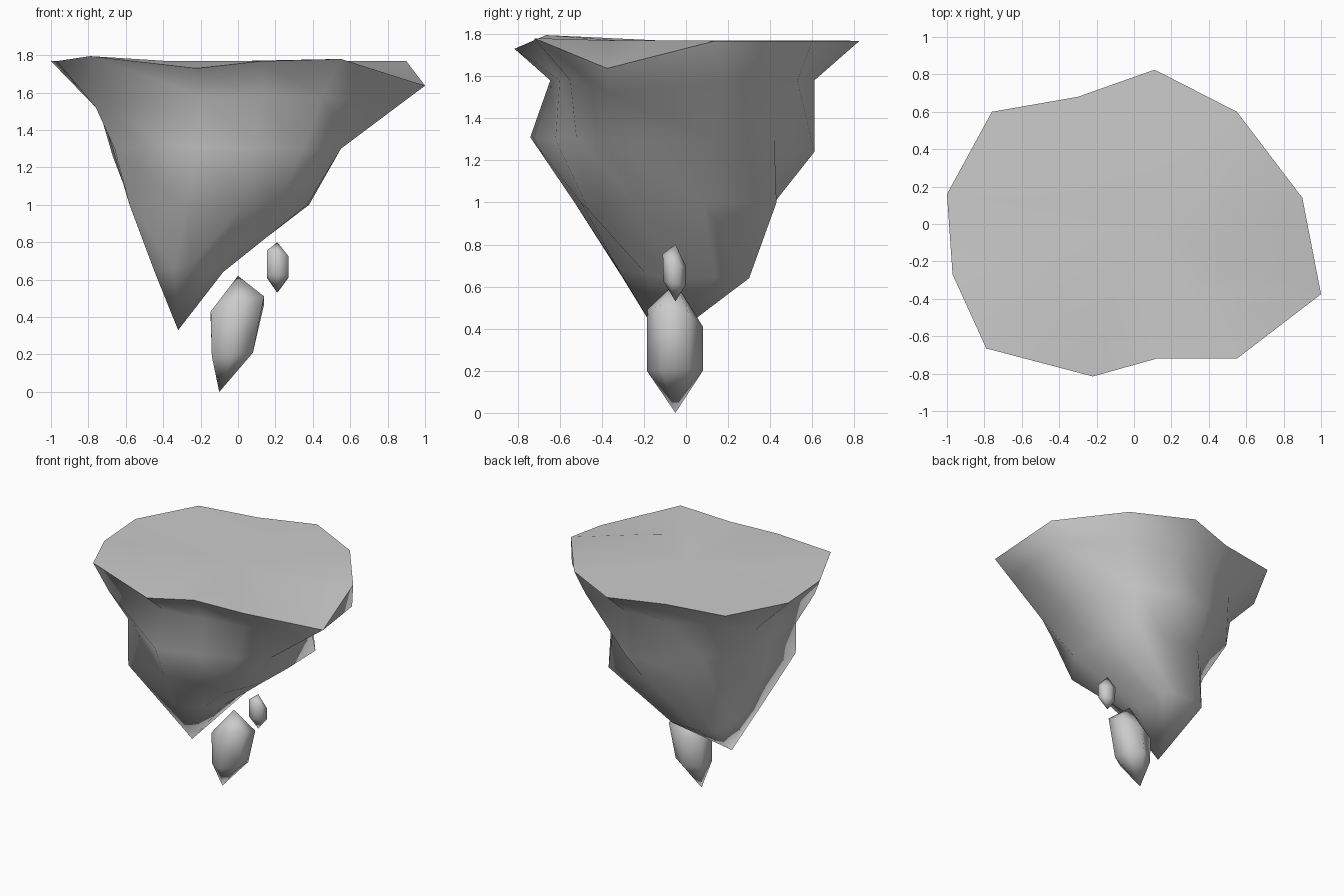
import bpy, bmesh, math

if "Cube" in bpy.data.objects:
    bpy.data.objects.remove(bpy.data.objects["Cube"])


def skin(name, rings, top=None, bottom=None, rim_ring=None):
    """Bridge rings of points and close both ends with a tip point."""
    bm = bmesh.new()
    loops = [[bm.verts.new(p) for p in ring] for ring in rings]
    n = len(loops[0])
    for upper, lower in zip(loops, loops[1:]):
        for i in range(n):
            j = (i + 1) % n
            bm.faces.new((upper[i], lower[i], lower[j], upper[j]))
    for loop, tip in ((loops[0], top), (loops[-1], bottom)):
        t = bm.verts.new(tip)
        for i in range(n):
            bm.faces.new((loop[i], loop[(i + 1) % n], t))
    bmesh.ops.recalc_face_normals(bm, faces=bm.faces)
    for f in bm.faces:
        f.smooth = True
    # hard edge around the rim
    if rim_ring is not None:
        loop = loops[rim_ring]
        for i in range(n):
            bm.edges.get((loop[i], loop[(i + 1) % n])).smooth = False
    me = bpy.data.meshes.new(name)
    bm.to_mesh(me)
    bm.free()
    ob = bpy.data.objects.new(name, me)
    bpy.context.collection.objects.link(ob)
    return ob


# Floating rock: ragged outlines, counter-clockwise from +x, stacked downwards
rim = [(.90, .14), (.55, .60), (.11, .825), (-.30, .68), (-.76, .60), (-1, .16),
       (-.97, -.27), (-.79, -.665), (-.22, -.815), (.12, -.72), (.55, -.72), (1, -.375)]
plateau = [(x * .5, y * .5) for x, y in rim]
shelf = [(.87, .17), (.5, .53), (.1, .61), (-.25, .59), (-.52, .45), (-.74, .2),
         (-.74, -.2), (-.76, -.51), (-.2, -.645), (.12, -.6), (.45, -.55), (.85, -.377)]
belly = [(.55, .13), (.34, .42), (.1, .61), (-.2, .6), (-.45, .44), (-.67, .24),
         (-.67, -.12), (-.66, -.42), (-.2, -.74), (.1, -.62), (.35, -.52), (.55, -.38)]
waist = [(.38, .08), (.37, .43), (.08, .42), (-.27, .4), (-.42, .25), (-.56, .11),
         (-.57, -.2), (-.58, -.53), (-.27, -.53), (.03, -.50), (.2, -.46), (.37, -.24)]
foot = [(-.09, .14), (-.09, .3), (-.19, .3), (-.31, .3), (-.42, .26), (-.43, .1),
        (-.44, -.1), (-.445, -.30), (-.34, -.31), (-.25, -.32), (-.15, -.19), (-.08, -.05)]

# each outline has a level plus a few corners that sit higher or lower
levels = [(plateau, 1.77, {}),
          (rim, 1.768, {7: 1.795, 8: 1.73, 10: 1.78, 11: 1.637}),
          (shelf, 1.58, {5: 1.5, 6: 1.52, 7: 1.52, 11: 1.525}),
          (belly, 1.3, {2: 1.24, 3: 1.24, 5: 1.26, 8: 1.31}),
          (waist, 1.0, {10: .96}),
          (foot, .64, {8: .66, 9: .68, 10: .66})]
layers = [[(x, y, odd.get(i, z)) for i, (x, y) in enumerate(outline)]
          for outline, z, odd in levels]
skin("floating_rock", layers, top=(0, 0, 1.77), bottom=(-.32, -.11, .33), rim_ring=1)


def crystal(name, top, bottom, bands, sides=6):
    """Double-pointed shard; bands are (cx, cy, cz, rx, ry, x tilt, y tilt)."""
    rings = []
    for cx, cy, cz, rx, ry, tx, ty in bands:
        ring = []
        for i in range(sides):
            a = math.tau * (i + .5) / sides
            dx = math.cos(a) / math.cos(math.pi / sides)
            dy = math.sin(a)
            ring.append((cx + rx * dx, cy + ry * dy, cz + tx * dx + ty * dy))
        rings.append(ring)
    skin(name, rings, top, bottom)


# Loose shards hanging below the rock
crystal("large_shard", (0, -.05, .62), (-.1, -.05, 0),
        [(-.003, -.053, .45, .143, .133, .04, -.04), (-.03, -.053, .2, .11, .133, .01, 0)])
crystal("small_shard", (.21, -.05, .80), (.21, -.05, .53),
        [(.212, -.055, .725, .058, .056, -.015, -.03), (.212, -.055, .615, .058, .052, 0, -.01)])
